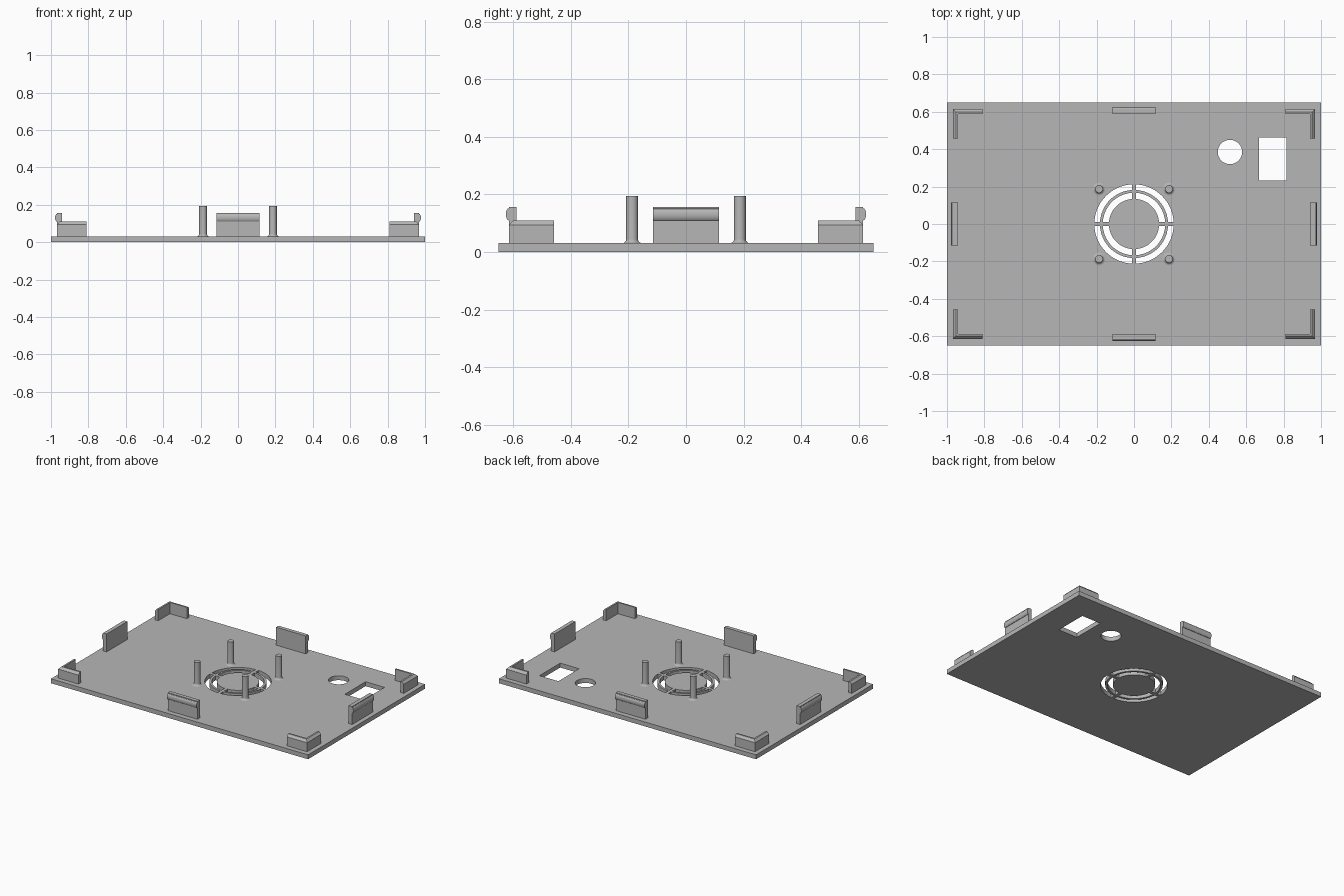
import bpy, bmesh
from math import sin, cos, asin, pi, radians
from mathutils import Vector

cube = bpy.data.objects.get("Cube")
if cube:
    bpy.data.objects.remove(cube, do_unlink=True)

grey = bpy.data.materials.new("plain grey")
grey.use_nodes = True
COLOUR = (0.47, 0.47, 0.47, 1)
grey.diffuse_color = COLOUR
grey.node_tree.nodes["Principled BSDF"].inputs["Base Color"].default_value = COLOUR

BASE = 0.031      # plate thickness
HX, HY = 1.0, 0.65
WX, WY = 0.968, 0.615   # outer faces of the walls
T = 0.027         # wall thickness


def loft(bm, rings):
    """Closed solid through a list of equal-length point rings."""
    loops = [[bm.verts.new(p) for p in ring] for ring in rings]
    n = len(loops[0])
    for a, b in zip(loops, loops[1:]):
        for i in range(n):
            j = (i + 1) % n
            bm.faces.new((a[i], a[j], b[j], b[i]))
    bm.faces.new(loops[0][::-1])
    bm.faces.new(loops[-1])


def prism(bm, outline, z0, z1):
    loft(bm, [[(x, y, z) for x, y in outline] for z in (z0, z1)])


def finish(name, bm, smooth=True):
    bmesh.ops.recalc_face_normals(bm, faces=bm.faces[:])
    mesh = bpy.data.meshes.new(name)
    bm.to_mesh(mesh)
    bm.free()
    mesh.materials.append(grey)
    ob = bpy.data.objects.new(name, mesh)
    bpy.context.collection.objects.link(ob)
    if smooth:
        shade(ob)
    return ob


def shade(ob):
    bpy.ops.object.select_all(action='DESELECT')
    ob.select_set(True)
    bpy.context.view_layer.objects.active = ob
    bpy.ops.object.shade_smooth_by_angle(angle=radians(30))


def rect(x0, x1, y0, y1):
    return [(x0, y0), (x1, y0), (x1, y1), (x0, y1)]


def circle(cx, cy, r, n=48):
    return [(cx + r * cos(2 * pi * i / n), cy + r * sin(2 * pi * i / n)) for i in range(n)]


def slot(r0, r1, quarter, half_gap=0.011, n=20):
    """Quarter-ring outline that leaves a straight spoke at each end."""
    pts = []
    for r, order in ((r1, range(n + 1)), (r0, range(n, -1, -1))):
        g = asin(half_gap / r)
        for i in order:
            a = quarter * pi / 2 + g + (pi / 2 - 2 * g) * i / n
            pts.append((r * cos(a), r * sin(a)))
    return pts


# Base plate with vent slots, a round hole and a rectangular hole
bm = bmesh.new()
prism(bm, rect(-HX, HX, -HY, HY), 0, BASE)
plate = finish("base_plate", bm, smooth=False)

bm = bmesh.new()
openings = [circle(0.513, 0.385, 0.065), rect(0.668, 0.815, 0.233, 0.463)]
for q in range(4):
    openings += [slot(0.182, 0.212, q), slot(0.134, 0.167, q)]
for outline in openings:
    prism(bm, outline, -0.1, 0.1)
cutter = finish("opening_cutter", bm, smooth=False)
cutter.hide_render = True

mod = plate.modifiers.new("openings", 'BOOLEAN')
mod.operation = 'DIFFERENCE'
mod.solver = 'EXACT'
mod.object = cutter
bpy.ops.object.select_all(action='DESELECT')
plate.select_set(True)
bpy.context.view_layer.objects.active = plate
bpy.ops.object.modifier_apply(modifier=mod.name)
bpy.data.objects.remove(cutter, do_unlink=True)
shade(plate)

# Fan posts with a flared foot
P, R, F = 0.187, 0.0205, 0.014
post_profile = [(R + F * (1 - sin(a)), BASE + F * (1 - cos(a)))
                for a in [i * pi / 12 for i in range(7)]] + [(R, 0.195)]
for sx, side in ((-1, "right"), (1, "left")):
    for sy, end in ((-1, "front"), (1, "back")):
        bm = bmesh.new()
        loft(bm, [[(x, y, z) for x, y in circle(sx * P, sy * P, r, 32)]
                  for r, z in post_profile])
        finish(f"fan_post_{end}_{side}", bm)

# L-shaped corner walls with a chamfered outer top edge
for sx, side in ((-1, "right"), (1, "left")):
    for sy, end in ((-1, "front"), (1, "back")):
        bm = bmesh.new()
        rings = []
        for inset, z in ((0, BASE), (0, 0.094), (0.015, 0.11)):
            x, y = WX - inset, WY - inset
            xi, yi, xe, ye = WX - T, WY - T, 0.81, 0.458
            shape = [(x, y), (x, ye), (xi, ye), (xi, yi), (xe, yi), (xe, y)]
            rings.append([(sx * px, sy * py, z) for px, py in shape])
        loft(bm, rings)
        finish(f"corner_wall_{end}_{side}", bm)

# Snap clips: upright tabs with a rounded outward bead along the top
BEAD = 0.01
bead = [(BEAD * sin(pi * i / 8), 0.131 - 0.021 * cos(pi * i / 8)) for i in range(9)]
clip_profile = [(-T, BASE), (0, BASE)] + bead + [(0, 0.157), (-T, 0.157)]
for name, out, dist in (("front", (0, -1), WY), ("back", (0, 1), WY),
                        ("right", (-1, 0), WX), ("left", (1, 0), WX)):
    normal = Vector((*out, 0))
    along = Vector((-out[1], out[0], 0))
    bm = bmesh.new()
    loft(bm, [[normal * (dist + u) + along * v + Vector((0, 0, z))
               for u, z in clip_profile] for v in (-0.115, 0.115)])
    finish(f"snap_clip_{name}", bm)
